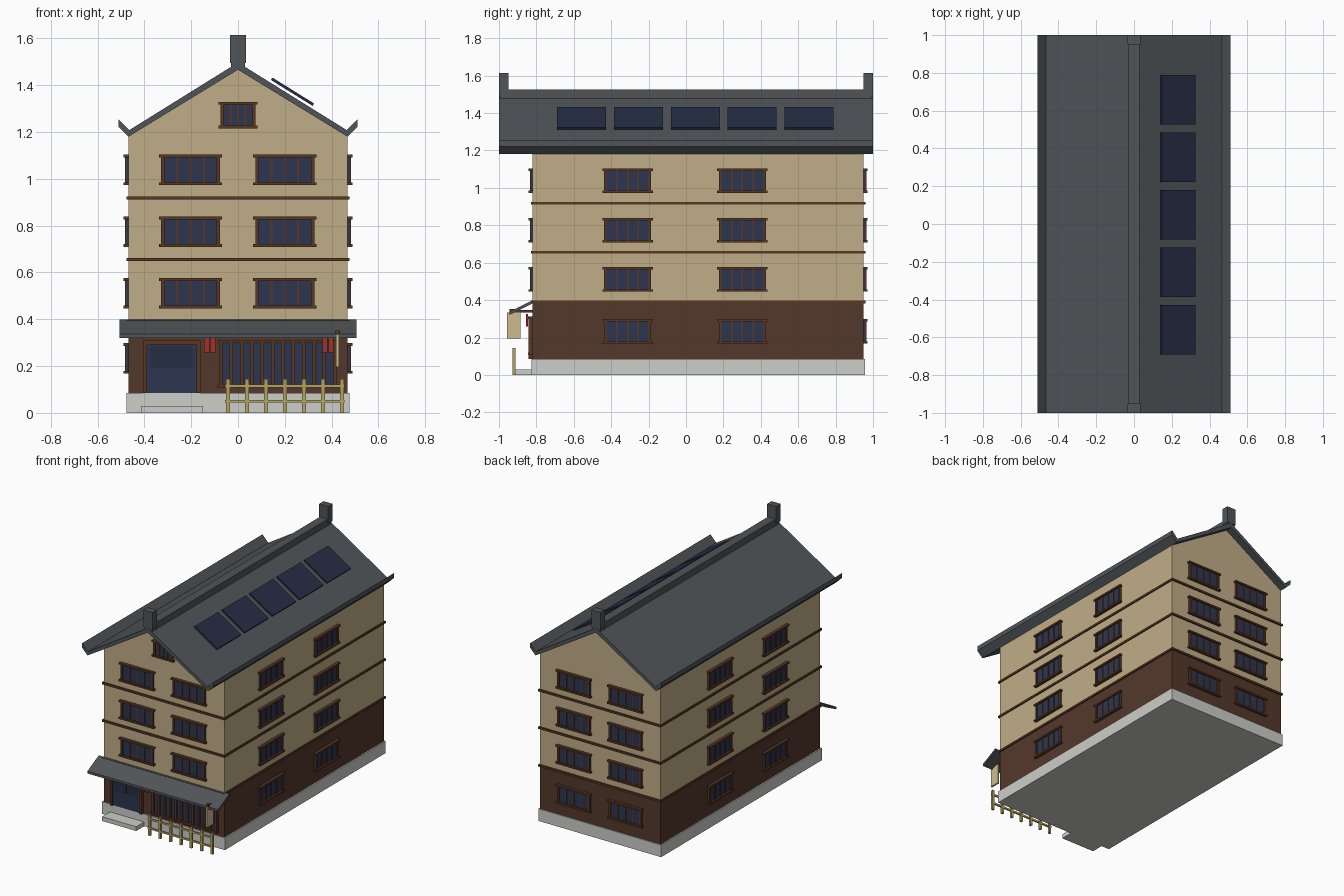
import bpy, bmesh, math
from mathutils import Matrix, Vector

if "Cube" in bpy.data.objects:
    bpy.data.objects.remove(bpy.data.objects["Cube"])


def material(name, r, g, b):
    m = bpy.data.materials.new(name)
    lin = [((c / 255 + 0.055) / 1.055) ** 2.4 for c in (r, g, b)]
    m.diffuse_color = (*lin, 1)
    m.use_nodes = True
    m.node_tree.nodes["Principled BSDF"].inputs["Base Color"].default_value = m.diffuse_color
    return m


CREAM = material("cream plaster", 192, 174, 135)
BROWN = material("brown boards", 84, 57, 43)
TRIM = material("dark timber trim", 90, 55, 34)
ROOF = material("slate grey", 80, 85, 88)
GLASS = material("navy glass", 45, 54, 80)
SOLAR = material("solar blue", 37, 45, 68)
STONE = material("pale stone", 205, 205, 201)
RED = material("red cloth", 156, 50, 40)
BAMBOO = material("bamboo", 182, 164, 96)
SIGN = material("sign cream", 205, 188, 142)

W, YF, YB = 0.468, -0.82, 0.95       # wall half width, front and back
IDENT = Matrix.Identity(4)


def finish(name, bm, mat):
    bmesh.ops.recalc_face_normals(bm, faces=bm.faces)
    me = bpy.data.meshes.new(name)
    bm.to_mesh(me)
    bm.free()
    me.materials.append(mat)
    ob = bpy.data.objects.new(name, me)
    bpy.context.collection.objects.link(ob)
    return ob


def boxes(name, mat, spans, frame=IDENT):
    """One object of boxes, each (x0, x1, y0, y1, z0, z1) in the given frame."""
    bm = bmesh.new()
    for x0, x1, y0, y1, z0, z1 in spans:
        m = Matrix.Translation(((x0 + x1) / 2, (y0 + y1) / 2, (z0 + z1) / 2))
        s = Matrix.Diagonal((x1 - x0, y1 - y0, z1 - z0, 1))
        bmesh.ops.create_cube(bm, size=1, matrix=frame @ m @ s)
    return finish(name, bm, mat)


def prism(name, mat, pts, a, b, axis="y"):
    """Extrude a profile along y (points are x, z) or along x (points are y, z)."""
    bm = bmesh.new()
    ends = [[bm.verts.new((p, t, q) if axis == "y" else (t, p, q)) for p, q in pts]
            for t in (a, b)]
    bm.faces.new(ends[0])
    bm.faces.new(ends[1][::-1])
    n = len(pts)
    for i in range(n):
        j = (i + 1) % n
        bm.faces.new((ends[0][i], ends[0][j], ends[1][j], ends[1][i]))
    return finish(name, bm, mat)


# Plinth and entrance step
boxes("plinth", STONE, [(-0.477, 0.477, -0.827, 0.957, 0, 0.085)])
boxes("entrance_step", STONE, [(-0.415, -0.15, -0.915, -0.827, 0, 0.03)])

# Walls
boxes("ground_floor_wall", BROWN, [(-W, W, YF, YB, 0.085, 0.395)])
prism("upper_wall", CREAM, [(-W, 0.395), (W, 0.395), (W, 1.188), (0, 1.468), (-W, 1.188)], YF, YB)
boxes("floor_bands", TRIM, [(-W - 0.008, W + 0.008, YF - 0.01, YB + 0.01, z - 0.007, z + 0.007)
                            for z in (0.39, 0.655, 0.918)])

# Main roof with upturned eaves
half = [(0.465, 1.208), (0.51, 1.255), (0.51, 1.222), (0.468, 1.18)]
profile = [(0, 1.497)] + half + [(0, 1.466)] + [(-x, z) for x, z in reversed(half)]
prism("main_roof", ROOF, profile, -1, 1)
boxes("ridge_cap", ROOF, [(-0.03, 0.03, -0.995, 0.995, 1.475, 1.525)])
boxes("ridge_ornaments", ROOF, [(-0.035, 0.035, y, y + 0.05, 1.495, 1.615) for y in (-1, 0.95)])

# Solar panels, tilted with the right slope
tilt = Matrix.Translation((0.233, 0, 1.372)) @ Matrix.Rotation(math.atan2(0.289, 0.465), 4, "Y")
boxes("solar_panels", SOLAR, [(-0.105, 0.105, y - 0.131, y + 0.131, -0.006, 0.006)
                              for y in (-0.56, -0.255, 0.05, 0.354, 0.658)], tilt)


# Windows: local x runs along the wall, local -y points outwards
def window(name, frame, width, height):
    w, h = width / 2 - 0.009, height / 2
    boxes(name + "_glass", GLASS, [(-w, w, -0.008, 0.004, -h, h)], frame)
    bars = [(-w - 0.009, w + 0.009, -0.021, 0.004, s * (h - 0.006) - 0.006, s * (h - 0.006) + 0.006)
            for s in (-1, 1)]
    bars += [(s * (w - 0.007) - 0.007, s * (w - 0.007) + 0.007, -0.015, 0.004, -h, h) for s in (-1, 1)]
    inner = w - 0.012
    bars += [(x - 0.004, x + 0.004, -0.013, 0.004, -h, h)
             for x in (-inner / 2, 0, inner / 2)]
    boxes(name + "_frame", TRIM, bars, frame)


LEVELS = (0.233, 0.511, 0.774, 1.038)
SIDES = {
    "front": (0, [(-0.203, YF), (0.2, YF)]),
    "right": (90, [(W, -0.312), (W, 0.302)]),
    "back": (180, [(-0.2, YB), (0.2, YB)]),
    "left": (-90, [(-W, -0.312), (-W, 0.302)]),
}
for side, (angle, places) in SIDES.items():
    for floor, z in enumerate(LEVELS):
        if side == "front" and floor == 0:
            continue
        for n, (x, y) in enumerate(places):
            frame = Matrix.Translation((x, y, z)) @ Matrix.Rotation(math.radians(angle), 4, "Z")
            window(f"{side}_window_{floor}_{n}", frame, 0.27, 0.13)
window("gable_window", Matrix.Translation((0, YF, 1.272)), 0.167, 0.113)

# Entrance door with two glass lights
boxes("door_frame", TRIM, [(-0.406, -0.388, -0.842, YF, 0.085, 0.31),
                           (-0.178, -0.16, -0.842, YF, 0.085, 0.31),
                           (-0.406, -0.16, -0.842, YF, 0.29, 0.31)])
boxes("door", GLASS, [(-0.388, -0.178, -0.83, YF, 0.085, 0.29)])
boxes("door_lights", SOLAR, [(x, x + 0.09, -0.834, -0.829, 0.19, 0.284) for x in (-0.376, -0.284)])

# Shopfront lattice
boxes("lattice_glass", GLASS, [(-0.078, 0.415, -0.83, YF, 0.115, 0.305)])
step = 0.487 / 11
boxes("lattice_bars", TRIM,
      [(-0.081 + i * step, -0.066 + i * step, -0.842, YF, 0.115, 0.31) for i in range(12)]
      + [(-0.09, 0.425, -0.846, YF, 0.108, 0.12), (-0.085, 0.42, -0.844, YF, 0.3, 0.312)])

# Red hanging cloths in pairs
boxes("hanging_cloths", RED, [(x + k, x + k + 0.023, -0.856, -0.846, 0.258, 0.325)
                              for x in (-0.145, 0.36) for k in (0, 0.026)])

# Awning over the shopfront
prism("awning", ROOF, [(YF, 0.4), (-0.945, 0.337), (-0.945, 0.32), (YF, 0.382)],
      -0.507, 0.507, "x")
boxes("awning_brackets", TRIM, [(x - 0.007, x + 0.007, -0.915, YF, 0.335, 0.347)
                                for x in (-0.42, 0.425)])

# Hanging sign
boxes("hanging_sign", SIGN, [(0.419, 0.431, -0.957, -0.885, 0.195, 0.335)])
boxes("sign_rod", TRIM, [(0.416, 0.434, -0.945, -0.895, 0.335, 0.352)])

# Bamboo fence
boxes("fence_posts", BAMBOO, [(x - 0.008, x + 0.008, -0.927, -0.911, 0, 0.145)
                              for x in [-0.043 + 0.0813 * i for i in range(7)]])
boxes("fence_rails", BAMBOO, [(-0.055, 0.455, -0.924, -0.914, z - 0.006, z + 0.006)
                              for z in (0.05, 0.115)])
